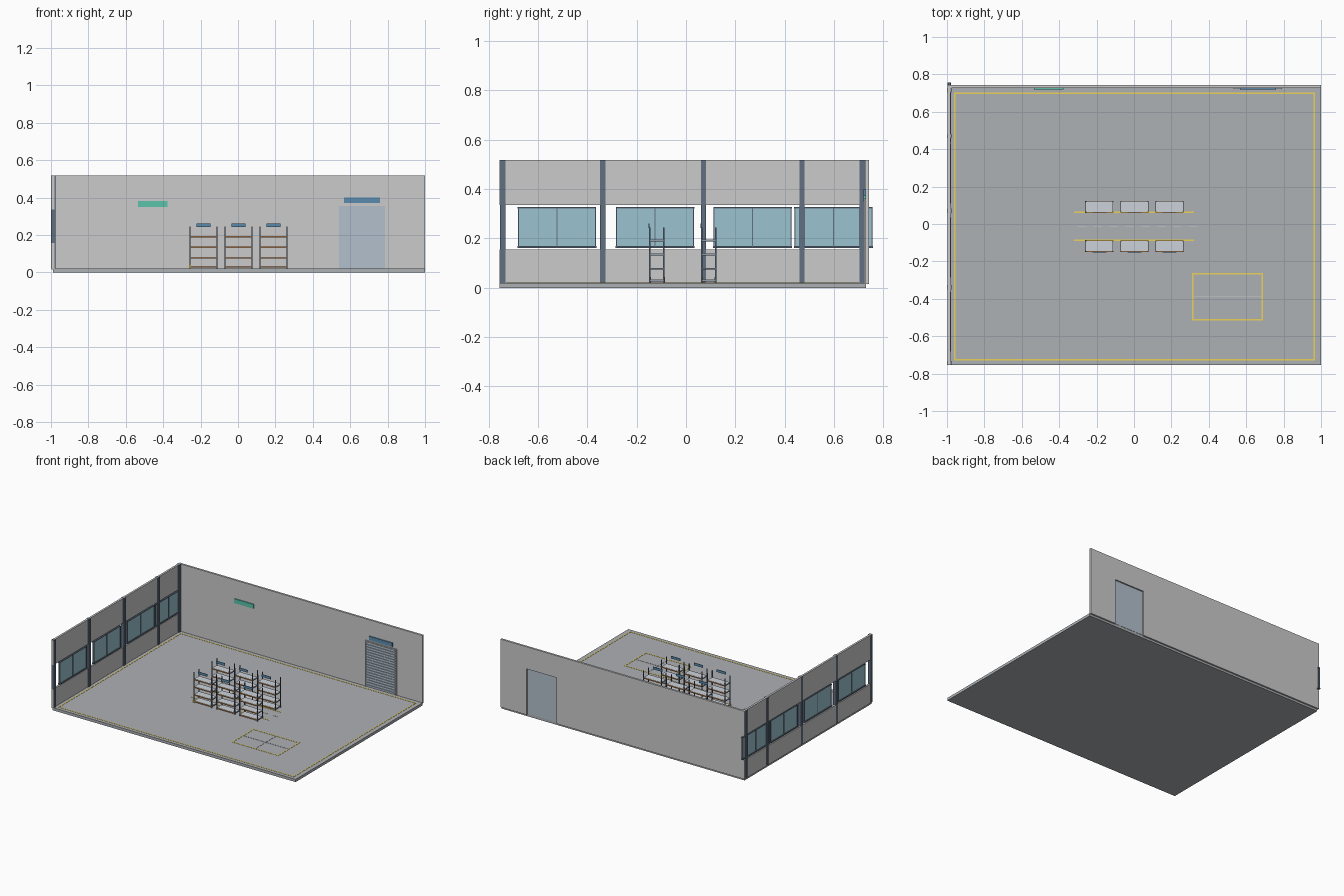
import bpy
import bmesh

if "Cube" in bpy.data.objects:
    bpy.data.objects.remove(bpy.data.objects["Cube"])


def mat(name, r, g, b):
    m = bpy.data.materials.new(name)
    m.diffuse_color = (r, g, b, 1)
    m.use_nodes = True
    m.node_tree.nodes["Principled BSDF"].inputs["Base Color"].default_value = m.diffuse_color
    return m


FLOOR = mat("concrete", 0.42, 0.44, 0.46)
WALL = mat("wall_paint", 0.72, 0.74, 0.74)
STEEL = mat("dark_steel", 0.12, 0.16, 0.22)
GLASS = mat("glass", 0.33, 0.55, 0.63)
YELLOW = mat("yellow_paint", 0.85, 0.65, 0.1)
WHITE = mat("white_paint", 0.75, 0.76, 0.77)
BLUE = mat("sign_blue", 0.1, 0.26, 0.42)
GREEN = mat("sign_green", 0.1, 0.55, 0.4)
DOOR = mat("door_metal", 0.45, 0.53, 0.61)
SHELF = mat("shelf_panel", 0.6, 0.65, 0.7)
ORANGE = mat("beam_orange", 0.6, 0.27, 0.1)


def boxes(name, material, items):
    """One object made of boxes given as (x0, x1, y0, y1, z0, z1)."""
    bm = bmesh.new()
    for x0, x1, y0, y1, z0, z1 in items:
        verts = bmesh.ops.create_cube(bm, size=1)["verts"]
        for v in verts:
            v.co.x = x1 if v.co.x > 0 else x0
            v.co.y = y1 if v.co.y > 0 else y0
            v.co.z = z1 if v.co.z > 0 else z0
    me = bpy.data.meshes.new(name)
    bm.to_mesh(me)
    bm.free()
    me.materials.append(material)
    ob = bpy.data.objects.new(name, me)
    bpy.context.collection.objects.link(ob)
    return ob


def outline(x0, x1, y0, y1, w, z0, z1):
    """Four strips around a floor rectangle."""
    return [(x0, x1, y0, y0 + w, z0, z1), (x0, x1, y1 - w, y1, z0, z1),
            (x0, x0 + w, y0 + w, y1 - w, z0, z1), (x1 - w, x1, y0 + w, y1 - w, z0, z1)]


F = 0.02          # floor level
TOP = 0.518       # wall top
P = F + 0.0015    # painted line height

# Floor slab and walls, with an opening for the roller door
boxes("floor_slab", FLOOR, [(-0.99, 1, -0.755, 0.73, 0, F)])
DX0, DX1, DZ = 0.54, 0.785, 0.355
boxes("back_wall", WALL, [(-0.99, DX0, 0.727, 0.742, F - 0.005, TOP),
                          (DX1, 1, 0.727, 0.742, F - 0.005, TOP),
                          (DX0, DX1, 0.727, 0.742, DZ, TOP)])
boxes("left_wall", WALL, [(-0.997, -0.982, -0.755, 0.742, F - 0.005, 0.156),
                          (-0.997, -0.982, -0.755, 0.742, 0.335, TOP)])

# Columns along the left wall
boxes("wall_columns", STEEL, [(-1, -0.976, y - 0.011, y + 0.011, F, TOP)
                              for y in (-0.743, -0.338, 0.071, 0.47, 0.715)])

# Window units
for i, y in enumerate((-0.523, -0.125, 0.27, 0.597)):
    a, b, z0, z1 = y - 0.157, y + 0.157, 0.165, 0.325
    boxes(f"window_glass_{i}", GLASS, [(-0.99, -0.986, a, b, z0, z1)])
    boxes(f"window_frame_{i}", STEEL, [
        (-0.994, -0.981, a - 0.002, b + 0.002, z1 - 0.004, z1 + 0.002),
        (-0.996, -0.979, a - 0.003, b + 0.003, z0 - 0.003, z0 + 0.004),
        (-0.994, -0.981, a - 0.001, a + 0.003, z0, z1),
        (-0.994, -0.981, b - 0.003, b + 0.001, z0, z1),
        (-0.992, -0.983, y - 0.002, y + 0.002, z0, z1)])

# Roller door: panel, raised slats and frame
boxes("door_panel", DOOR, [(DX0, DX1, 0.727, 0.732, F, DZ)])
N = 18
step = (DZ - F) / N
boxes("door_slats", DOOR, [(DX0 + 0.004, DX1 - 0.004, 0.7225, 0.728,
                            F + i * step + 0.003, F + (i + 1) * step - 0.003)
                           for i in range(N)])
boxes("door_frame", WHITE, [(DX0 - 0.007, DX0, 0.721, 0.728, F, DZ + 0.006),
                            (DX1, DX1 + 0.007, 0.721, 0.728, F, DZ + 0.006),
                            (DX0, DX1, 0.721, 0.728, DZ, DZ + 0.006)])

# Wall signs
boxes("door_sign", BLUE, [(0.568, 0.758, 0.72, 0.728, 0.372, 0.4)])
boxes("exit_sign", GREEN, [(-0.535, -0.378, 0.72, 0.728, 0.35, 0.382)])

# Floor markings
boxes("border_lines", YELLOW, outline(-0.962, 0.968, -0.73, 0.702, 0.007, F, P))
boxes("aisle_lines", YELLOW, [(-0.32, 0.32, y - 0.0035, y + 0.0035, F, P)
                              for y in (-0.087, 0.062)])
boxes("zone_lines", YELLOW, outline(0.31, 0.69, -0.515, -0.263, 0.007, F, P))
boxes("zone_cross", WHITE, [(0.499, 0.501, -0.508, -0.27, F, P),
                            (0.317, 0.683, -0.39, -0.388, F, P)])
boxes("aisle_dashes", WHITE, [(-0.3 + i * 0.085, -0.255 + i * 0.085, -0.013, -0.011, F, P)
                              for i in range(8)])

# Storage racks: two rows of three
LEVELS = (0.03, 0.078, 0.135, 0.192)
T = 0.0055        # post thickness
for r, (y0, y1) in enumerate(((-0.149, -0.087), (0.061, 0.123))):
    for c, x in enumerate((-0.185, 0.003, 0.19)):
        x0, x1 = x - 0.075, x + 0.075
        tag = f"{r}_{c}"
        posts = [(a, a + T, b, b + T, F, 0.245) for a in (x0, x1 - T) for b in (y0, y1 - T)]
        ties = [(a + 0.001, a + T - 0.001, y0, y1, z - 0.004, z)
                for a in (x0, x1 - T) for z in LEVELS]
        boxes(f"rack_posts_{tag}", STEEL, posts + ties)
        boxes(f"rack_beams_{tag}", ORANGE, [(x0 + T, x1 - T, b, b + 0.004, z - 0.005, z + 0.002)
                                            for z in LEVELS for b in (y0, y1 - 0.004)])
        boxes(f"rack_shelves_{tag}", SHELF, [(x0 + 0.003, x1 - 0.003, y0 + 0.004, y1 - 0.004,
                                              z - 0.002, z + 0.003) for z in LEVELS])
        boxes(f"rack_sign_{tag}", BLUE, [(x - 0.037, x + 0.037, y0 - 0.003, y0 + 0.001,
                                          0.242, 0.26)])
    # Post guards at the row end
    boxes(f"post_guards_{r}", YELLOW, [(-0.263, -0.253, b, b + 0.008, F, 0.043)
                                       for b in (y0 - 0.001, y1 - 0.007)])
